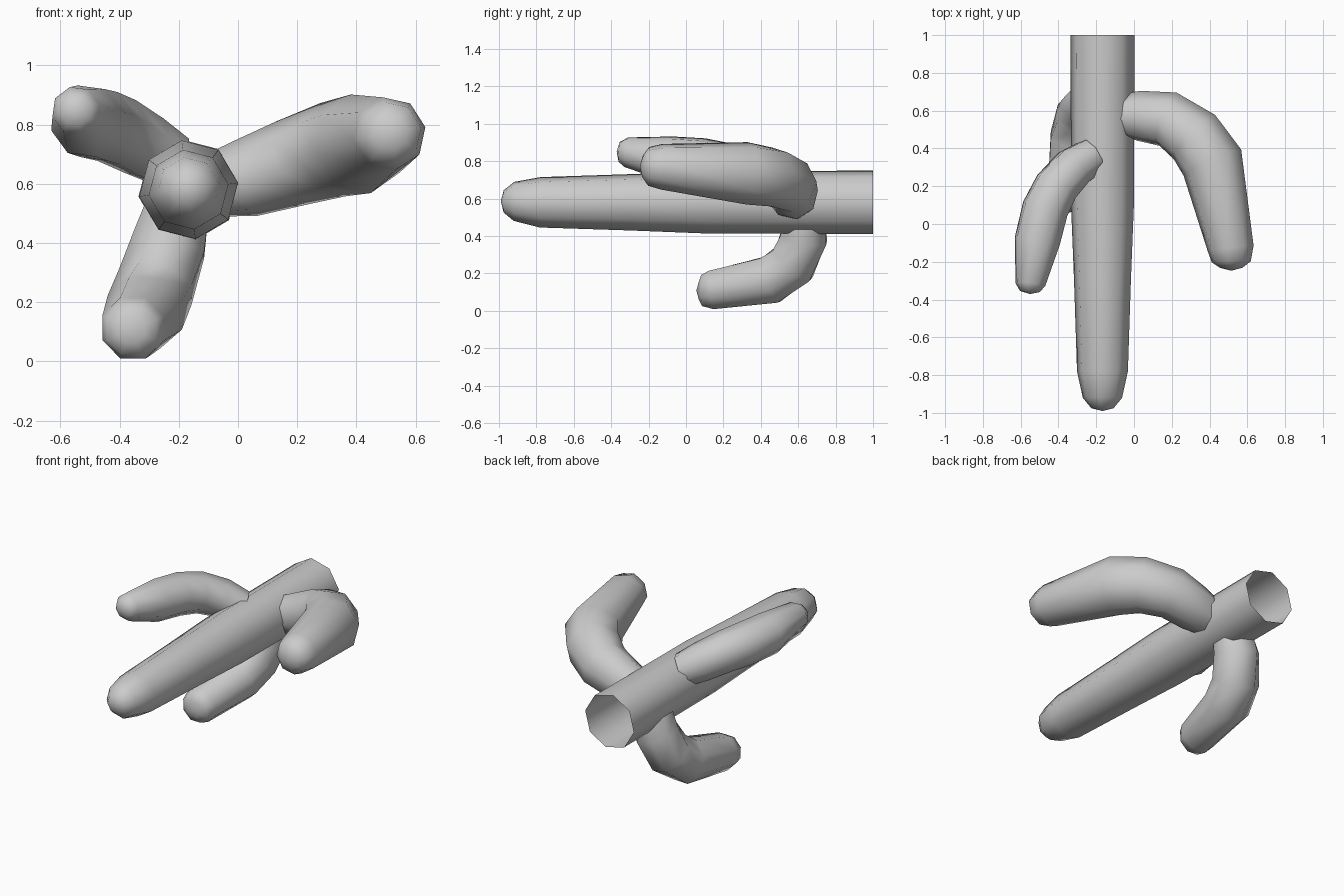
import bpy, bmesh
from math import cos, sin, tau, radians
from mathutils import Vector

if "Cube" in bpy.data.objects:
    bpy.data.objects.remove(bpy.data.objects["Cube"])


def tube(name, path, ref, phase, sides=8):
    """Loft rings along path points (x, y, z, radius): open start, rounded closed tip."""
    pts = [Vector(p[:3]) for p in path]
    bm = bmesh.new()
    rings = []
    for i, c in enumerate(pts):
        # average neighbouring segment directions to mitre the bends
        before = (c - pts[i - 1]).normalized() if i else Vector()
        after = (pts[i + 1] - c).normalized() if i + 1 < len(pts) else Vector()
        d = (before + after).normalized()
        u = Vector(ref)
        u = (u - d * u.dot(d)).normalized()
        v = d.cross(u)
        r = path[i][3]
        ring = []
        for k in range(sides):
            a = tau * k / sides + radians(phase)
            ring.append(bm.verts.new(c + (u * cos(a) + v * sin(a)) * r))
        rings.append(ring)
    for a, b in zip(rings, rings[1:]):
        for k in range(sides):
            n = (k + 1) % sides
            bm.faces.new((a[k], a[n], b[n], b[k]))
    # close the tip with a low point
    end = (pts[-1] - pts[-2]).normalized()
    tip = bm.verts.new(pts[-1] + end * path[-1][3] * 0.25)
    for k in range(sides):
        bm.faces.new((rings[-1][k], rings[-1][(k + 1) % sides], tip))
    bmesh.ops.recalc_face_normals(bm, faces=bm.faces)
    mesh = bpy.data.meshes.new(name)
    bm.to_mesh(mesh)
    bm.free()
    mesh.shade_smooth()
    obj = bpy.data.objects.new(name, mesh)
    bpy.context.collection.objects.link(obj)
    return obj


# Main trunk, lying along y with the open base at the back
tube("trunk", [(-.167, 1, .58, .171), (-.167, .1, .58, .168),
               (-.167, -.3, .58, .152), (-.167, -.78, .58, .136),
               (-.167, -.92, .585, .105), (-.167, -.975, .585, .06)],
     (0, 0, 1), 8)

# Large arm on the right
tube("right_arm", [(-.06, .575, .60, .115), (.03, .572, .62, .135),
                   (.18, .555, .67, .15), (.32, .46, .715, .163),
                   (.415, .325, .735, .170), (.512, -.13, .77, .124),
                   (.515, -.20, .772, .105), (.515, -.232, .773, .06)],
     (0, 0, 1), 10)

# Upper arm on the left
tube("left_arm", [(-.225, .36, .675, .10), (-.32, .30, .73, .115),
                  (-.41, .20, .78, .122), (-.47, .08, .80, .127),
                  (-.512, -.09, .812, .125), (-.548, -.32, .848, .082),
                  (-.55, -.357, .85, .055)],
     (0, 0, 1), 15)

# Lower arm curving down and forward
tube("lower_arm", [(-.21, .63, .50, .12), (-.235, .63, .39, .135),
                   (-.28, .57, .25, .138), (-.315, .45, .165, .138),
                   (-.355, .14, .112, .112), (-.36, .085, .108, .09),
                   (-.36, .068, .108, .05)],
     (1, 0, 0), 22.5)
